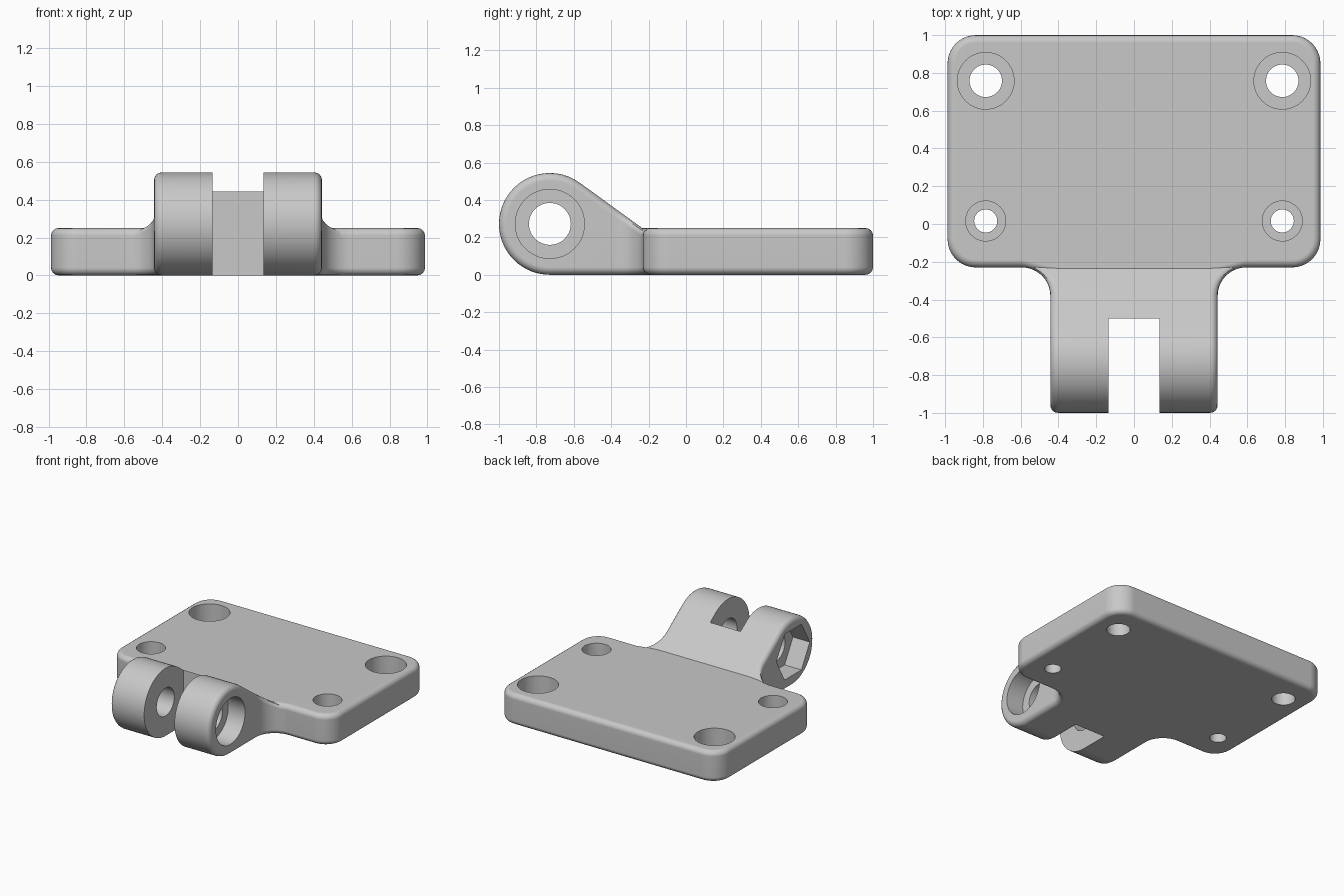
import bpy, bmesh, math
from math import pi, cos, sin

if "Cube" in bpy.data.objects:
    bpy.data.objects.remove(bpy.data.objects["Cube"])

grey = bpy.data.materials.new("plain grey")
grey.diffuse_color = (0.58, 0.58, 0.58, 1)
grey.use_nodes = True
grey.node_tree.nodes["Principled BSDF"].inputs["Base Color"].default_value = grey.diffuse_color


def arc(cu, cv, r, a0, a1, n):
    return [(cu + r * cos(a0 + (a1 - a0) * i / n),
             cv + r * sin(a0 + (a1 - a0) * i / n)) for i in range(n + 1)]


def circle(cu, cv, r, n=48, turn=0.0):
    return arc(cu, cv, r, turn, turn + 2 * pi, n)[:-1]


def prism(name, pts, axis, lo, hi):
    """Extrude a closed profile along z (points are x, y) or x (points are y, z)."""
    bm = bmesh.new()
    place = (lambda u, v: (u, v, lo)) if axis == "z" else (lambda u, v: (lo, u, v))
    face = bm.faces.new([bm.verts.new(place(u, v)) for u, v in pts])
    ext = bmesh.ops.extrude_face_region(bm, geom=[face])
    d = hi - lo
    bmesh.ops.translate(bm, verts=[g for g in ext["geom"] if isinstance(g, bmesh.types.BMVert)],
                        vec=(0, 0, d) if axis == "z" else (d, 0, 0))
    bmesh.ops.recalc_face_normals(bm, faces=bm.faces)
    mesh = bpy.data.meshes.new(name)
    bm.to_mesh(mesh)
    bm.free()
    mesh.materials.append(grey)
    ob = bpy.data.objects.new(name, mesh)
    bpy.context.collection.objects.link(ob)
    return ob


def apply(ob, mod):
    bpy.context.view_layer.objects.active = ob
    bpy.ops.object.modifier_apply(modifier=mod.name)


def boolean(ob, other, operation="DIFFERENCE"):
    mod = ob.modifiers.new("cut", "BOOLEAN")
    mod.operation, mod.solver, mod.object = operation, "EXACT", other
    apply(ob, mod)
    bpy.data.objects.remove(other)


# plan outline: plate with rounded corners, filleted into the hinge tongue
half = [(0.443, -1.2)]
half += arc(0.593, -0.38, 0.15, pi, pi / 2, 10)
half += arc(0.837, -0.08, 0.15, -pi / 2, 0, 10)
half += arc(0.837, 0.85, 0.15, 0, pi / 2, 10)
outline = half + [(-x, y) for x, y in reversed(half)]

# side profile: flat plate, slope, round knuckle
PY, PZ, PR = -0.728, 0.272, 0.272
crease = (-0.235, 0.25)
dy, dz = crease[0] - PY, crease[1] - PZ
tangent = math.atan2(dz, dy) + math.acos(PR / math.hypot(dy, dz))
side = [(1.2, 0), (1.2, 0.25), crease] + arc(PY, PZ, PR, tangent, 1.5 * pi, 40)

# body with softened outer edges
body = prism("hinge_bracket", side, "x", -1.2, 1.2)
boolean(body, prism("outline", outline, "z", -0.3, 1.0), "INTERSECT")
bev = body.modifiers.new("round", "BEVEL")
bev.width, bev.segments = 0.04, 4
bev.limit_method, bev.angle_limit = "ANGLE", math.radians(50)
bev.use_clamp_overlap = False
apply(body, bev)

# slot between the two knuckles
boolean(body, prism("slot", [(-0.135, -1.3), (0.135, -1.3), (0.135, -0.5), (-0.135, -0.5)],
                    "z", -0.2, 0.9))

# pin hole, round bolt head recess on the right, hexagonal nut recess on the left
boolean(body, prism("pin_hole", circle(PY, PZ, 0.112), "x", -0.7, 0.7))
boolean(body, prism("head_recess", circle(PY, PZ, 0.185), "x", 0.293, 0.7))
boolean(body, prism("nut_recess", circle(PY, PZ, 0.212, 6), "x", -0.7, -0.293))

# counterbored mounting holes, large at the back and small at the front
for sx in (-1, 1):
    for y, r, bore in ((0.758, 0.086, 0.15), (0.016, 0.061, 0.106)):
        boolean(body, prism("screw_hole", circle(sx * 0.785, y, r), "z", -0.2, 0.6))
        boolean(body, prism("counterbore", circle(sx * 0.785, y, bore), "z", 0.10, 0.6))

# smooth rounded surfaces, crisp cut edges
body.select_set(True)
bpy.context.view_layer.objects.active = body
bpy.ops.object.shade_smooth_by_angle(angle=math.radians(30))
wn = body.modifiers.new("flat_faces", "WEIGHTED_NORMAL")
wn.keep_sharp = True
